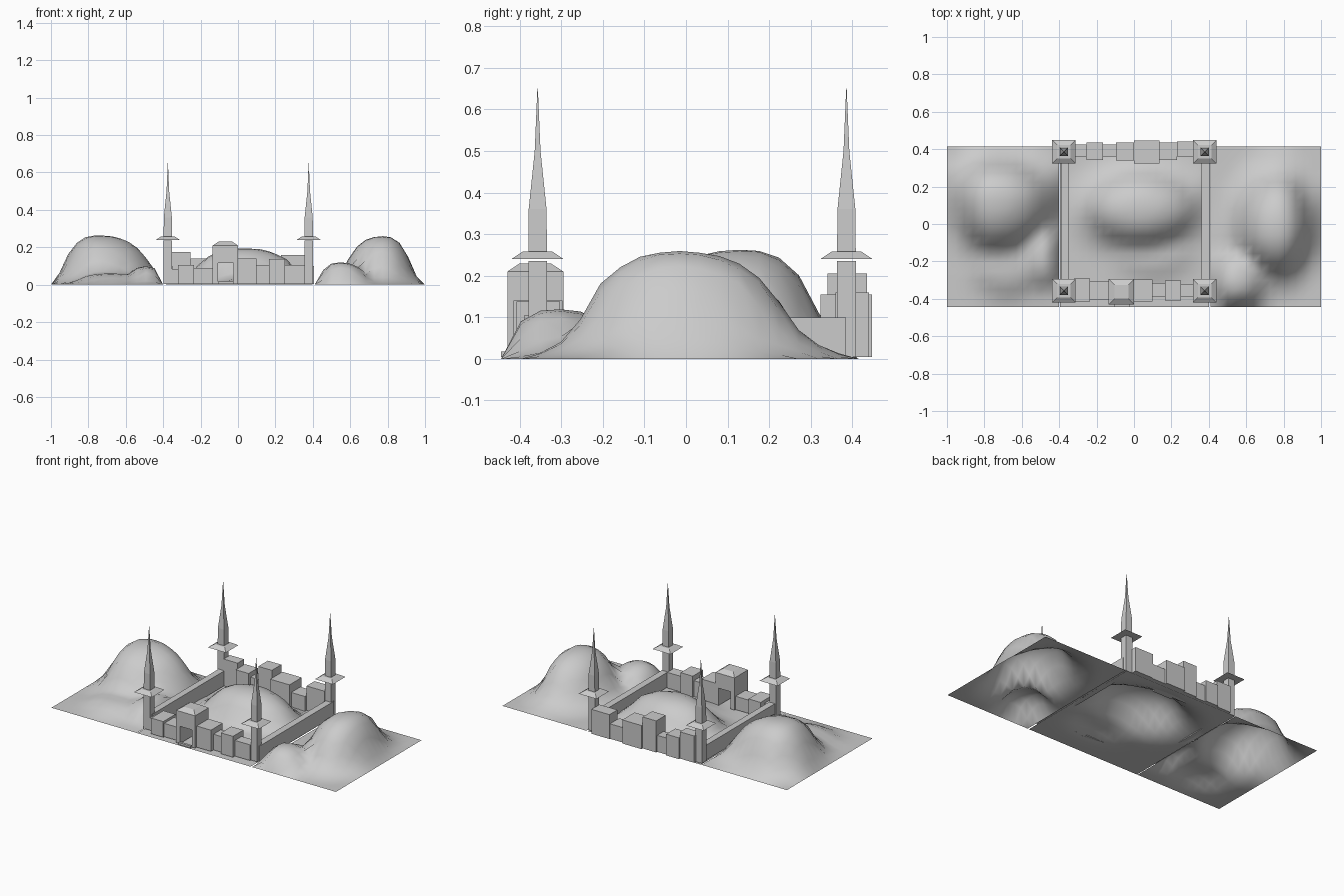
import bpy, bmesh, math

if "Cube" in bpy.data.objects:
    bpy.data.objects.remove(bpy.data.objects["Cube"])


def finish(name, bm):
    me = bpy.data.meshes.new(name)
    bmesh.ops.recalc_face_normals(bm, faces=bm.faces)
    bm.to_mesh(me)
    bm.free()
    ob = bpy.data.objects.new(name, me)
    bpy.context.collection.objects.link(ob)
    return ob


def box(name, x0, x1, y0, y1, z0, z1):
    bm = bmesh.new()
    bmesh.ops.create_cube(bm, size=1)
    for v in bm.verts:
        v.co = (x1 if v.co.x > 0 else x0, y1 if v.co.y > 0 else y0,
                z1 if v.co.z > 0 else z0)
    return finish(name, bm)


def stack(name, x, y, rings):
    """Square rings of (half width, z), closed at both ends."""
    bm = bmesh.new()
    loops = []
    for h, z in rings:
        loops.append([bm.verts.new((x + sx * h, y + sy * h, z))
                      for sx, sy in ((-1, -1), (1, -1), (1, 1), (-1, 1))])
    for a, b in zip(loops, loops[1:]):
        for i in range(4):
            j = (i + 1) % 4
            bm.faces.new((a[i], a[j], b[j], b[i]))
    bm.faces.new(loops[0][::-1])
    bm.faces.new(loops[-1])
    return finish(name, bm)


# Terrain: lopsided hills with a rounded top and a flaring foot
PROFILE = [(0, 1), (.3, .97), (.5, .89), (.75, .69), (.9, .42),
           (1.05, .2), (1.25, .08), (1.5, 0)]


def hill(x, y, cx, cy, left, right, fore, aft, h):
    r = math.hypot((x - cx) / (left if x < cx else right),
                   (y - cy) / (fore if y < cy else aft))
    for (a, p), (b, q) in zip(PROFILE, PROFILE[1:]):
        if r <= b:
            return h * (p + (q - p) * (r - a) / (b - a))
    return 0


def terrain(name, x0, x1, hills, nx, ny=18):
    y0, y1 = -.445, .415
    bm = bmesh.new()
    g = []
    for i in range(nx + 1):
        x = x0 + (x1 - x0) * i / nx
        col = []
        for j in range(ny + 1):
            y = y0 + (y1 - y0) * j / ny
            # Soft maximum blends neighbouring hills; edges stay on the ground
            z = sum(hill(x, y, *h) ** 4 for h in hills) ** .25
            z = min(z, 1.9 * min(x - x0, x1 - x, y - y0, y1 - y))
            col.append(bm.verts.new((x, y, max(z, 0))))
        g.append(col)
    for i in range(nx):
        for j in range(ny):
            f = bm.faces.new((g[i][j], g[i + 1][j], g[i + 1][j + 1], g[i][j + 1]))
            f.smooth = True
    return finish(name, bm)


terrain("left_hills", -1, -.4, [(-.75, .14, .2, .31, .29, .2, .265),
                                (-.48, -.17, .12, .1, .17, .16, .1),
                                (-.68, -.23, .2, .2, .15, .2, .06)], 13)
terrain("courtyard_hill", -.395, .4, [(.03, .08, .29, .31, .2, .2, .195),
                                      (.1, -.15, .22, .22, .14, .14, .04)], 17)
terrain("right_hills", .41, 1, [(.775, -.02, .22, .165, .25, .29, .26),
                                (.54, -.31, .11, .16, .13, .16, .12)], 13)

# Side walls
box("left_wall", -.391, -.35, -.36, .385, .005, .1)
box("right_wall", .362, .405, -.36, .385, .005, .1)

# Corner towers: shaft, flared cap, tapering spire
for side, x in (("left", -.375), ("right", .378)):
    for end, y in (("front", -.357), ("back", .386)):
        tag = f"{end}_{side}_tower"
        stack(tag + "_shaft", x, y, [(.0225, .005), (.0225, .236)])
        stack(tag + "_cap", x, y, [(.063, .24), (.036, .258)])
        stack(tag + "_spire", x, y, [(.0225, .258), (.0215, .36),
                                     (.007, .5), (.0006, .65)])

# Front row of buildings: x0, x1, y0, y1, height
front = [(-.355, -.32, -.38, -.33, .085), (-.32, -.235, -.415, -.292, .105),
         (-.235, -.135, -.405, -.305, .09),
         (0, .1, -.415, -.297, .14), (.1, .165, -.39, -.315, .105),
         (.165, .25, -.408, -.303, .138), (.25, .357, -.388, -.32, .105)]
# Back row of buildings
back = [(-.355, -.255, .36, .425, .175), (-.255, -.165, .342, .435, .14),
        (-.165, -.095, .36, .425, .11), (-.095, 0, .34, .435, .205),
        (0, .135, .324, .447, .155), (.135, .23, .342, .435, .1),
        (.23, .357, .36, .44, .16)]
for row, data in (("front", front), ("back", back)):
    for i, (x0, x1, y0, y1, h) in enumerate(data):
        box(f"{row}_building_{i + 1}", x0, x1, y0, y1, .005, h)

# Gatehouse: posts and lintel around a doorway, bevelled roof
gx0, gx1, gy0, gy1 = -.135, 0, -.43, -.295
box("gate_left_post", gx0, -.107, gy0, gy1, .005, .115)
box("gate_right_post", -.023, gx1, gy0, gy1, .005, .115)
box("gate_upper_block", gx0, gx1, gy0, gy1, .115, .21)
stack("gate_roof", (gx0 + gx1) / 2, (gy0 + gy1) / 2, [(.0675, .21), (.037, .23)])
box("gate_step", -.107, -.023, -.445, -.43, .005, .018)
